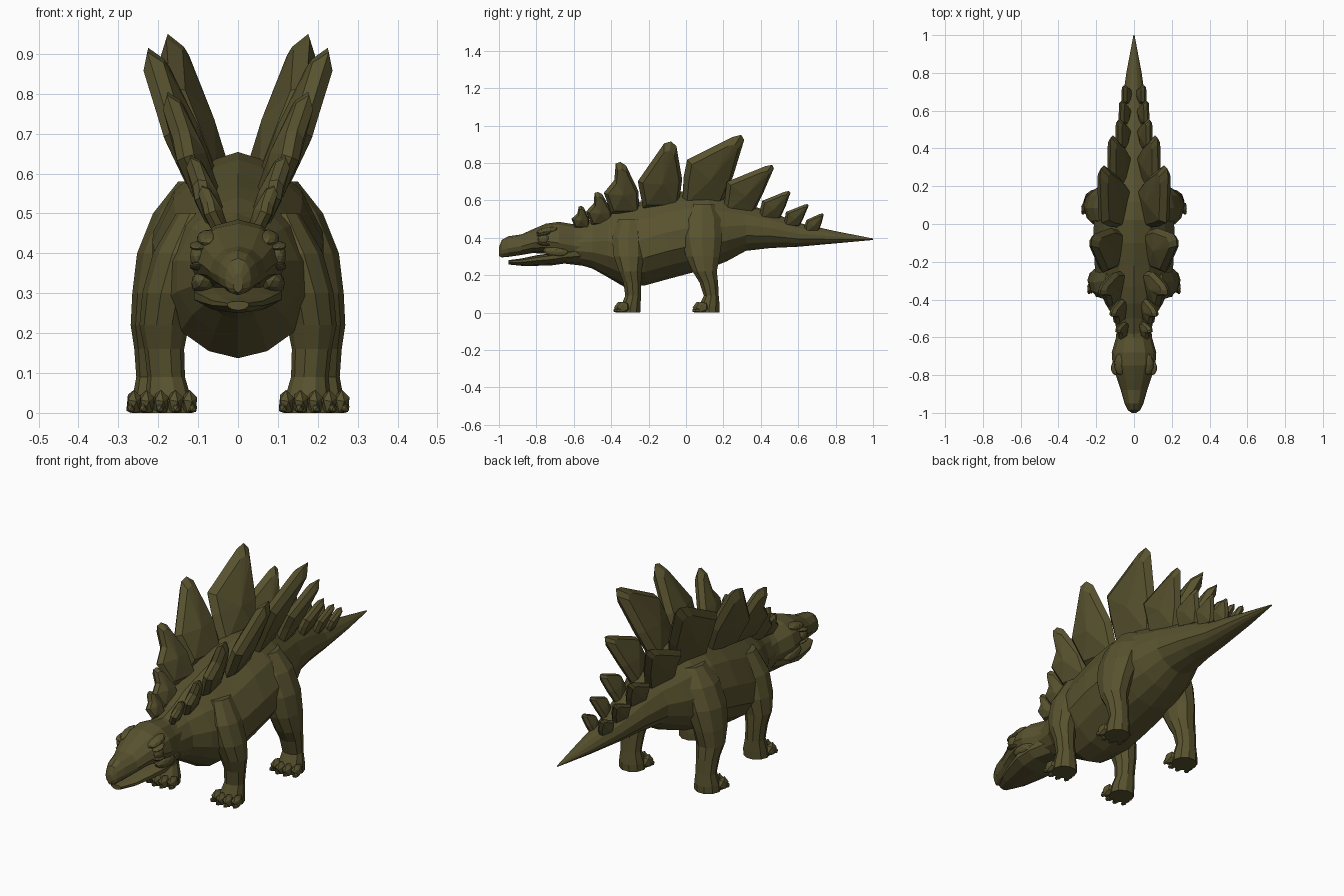
import bpy
import bmesh
from math import sin, cos, pi
from mathutils import Vector, Matrix

if "Cube" in bpy.data.objects:
    bpy.data.objects.remove(bpy.data.objects["Cube"], do_unlink=True)

olive = bpy.data.materials.new("olive_hide")
olive.use_nodes = True
HIDE_COLOUR = (0.098, 0.085, 0.028, 1)
olive.diffuse_color = HIDE_COLOUR
olive.node_tree.nodes["Principled BSDF"].inputs["Base Color"].default_value = HIDE_COLOUR


def finish(name, bm):
    """Turn a bmesh into a flat shaded object."""
    bmesh.ops.recalc_face_normals(bm, faces=bm.faces[:])
    mesh = bpy.data.meshes.new(name)
    bm.to_mesh(mesh)
    bm.free()
    mesh.materials.append(olive)
    obj = bpy.data.objects.new(name, mesh)
    bpy.context.collection.objects.link(obj)
    return obj


def loft(name, rings):
    """Skin a row of rings and close both ends."""
    bm = bmesh.new()
    loops = [[bm.verts.new(point) for point in ring] for ring in rings]
    for lower, upper in zip(loops, loops[1:]):
        count = len(lower)
        for i in range(count):
            j = (i + 1) % count
            bm.faces.new((lower[i], lower[j], upper[j], upper[i]))
    bm.faces.new(loops[0])
    bm.faces.new(loops[-1])
    return finish(name, bm)


def body_ring(y, bottom, top, width, sides, waist=0.42, pinch=0.0):
    """Upright cross-section, widest a little below the middle."""
    middle = bottom + waist * (top - bottom)
    ring = []
    for i in range(sides):
        angle = 2 * pi * i / sides
        rise = (top if cos(angle) > 0 else bottom) - middle
        x = width * sin(angle) * (1 - pinch * cos(angle) ** 2)
        ring.append(Vector((x, y, middle + rise * abs(cos(angle)))))
    return ring


def leg_ring(z, x, y, radius_x, radius_y, side, sides=10):
    """Level cross-section of a leg."""
    angles = [2 * pi * i / sides for i in range(sides)]
    return [Vector((side * (x + radius_x * cos(a)), y + radius_y * sin(a), z)) for a in angles]


def pebble(name, centre, size, tilt=0.0, detail=1):
    """Faceted ellipsoid, cut off flat at the ground."""
    bm = bmesh.new()
    bmesh.ops.create_icosphere(bm, subdivisions=detail, radius=1)
    place = Matrix.Translation(centre) @ Matrix.Rotation(tilt, 4, "X") @ Matrix.Diagonal((*size, 1))
    bm.transform(place)
    for vert in bm.verts:
        vert.co.z = max(vert.co.z, 0)
    return finish(name, bm)


# Trunk, neck and tail: y, bottom, top, half width
TRUNK = [
    (-.6, .265, .465, .088), (-.5, .235, .5, .108), (-.42, .19, .54, .158),
    (-.33, .137, .57, .198), (-.22, .145, .6, .215), (-.1, .178, .635, .222),
    (.02, .21, .654, .22), (.12, .235, .645, .205), (.22, .275, .612, .17),
    (.32, .33, .58, .13), (.45, .345, .54, .102), (.6, .352, .48, .072),
    (.8, .37, .435, .042), (1, .388, .396, .003),
]
loft("trunk_and_tail", [body_ring(*row, sides=14, pinch=.18) for row in TRUNK])

# Upper head with the beak, and the open lower jaw
SKULL = [
    (-.52, .26, .47, .09), (-.6, .275, .472, .095), (-.68, .29, .485, .118),
    (-.75, .315, .475, .113), (-.82, .318, .445, .09), (-.88, .308, .418, .07),
    (-.95, .298, .408, .05), (-.985, .295, .388, .033), (-1, .302, .35, .012),
]
JAW = [
    (-.55, .25, .36, .08), (-.65, .262, .33, .108), (-.72, .252, .318, .116),
    (-.8, .25, .306, .095), (-.88, .25, .289, .067), (-.95, .257, .28, .028),
]
loft("skull", [body_ring(*row, sides=12) for row in SKULL])
loft("lower_jaw", [body_ring(*row, sides=10, waist=.7) for row in JAW])

# Legs: z, x, y, half width, half depth
REAR_LEG = [
    (0, .205, .122, .062, .06), (.035, .205, .125, .06, .058), (.09, .205, .135, .05, .042),
    (.16, .205, .122, .055, .052), (.22, .205, .1, .064, .068), (.3, .195, .09, .07, .095),
    (.4, .165, .085, .088, .114), (.5, .125, .085, .088, .11), (.58, .09, .088, .06, .07),
]
FRONT_LEG = [
    (0, .175, -.3, .06, .058), (.035, .175, -.295, .058, .055), (.09, .18, -.283, .047, .044),
    (.16, .185, -.287, .05, .05), (.22, .185, -.298, .062, .063), (.3, .172, -.305, .068, .085),
    (.4, .143, -.31, .07, .09), (.5, .105, -.3, .05, .065),
]


def build_leg(label, rows, side):
    loft(label + "_leg", [leg_ring(*row, side) for row in rows])
    z, x, y, width, depth = rows[0]
    for toe in range(4):
        spread = (toe - 1.5) / 1.5
        reach = depth * (.9 - .3 * spread * spread)
        base = Vector((side * (x + spread * width * .9), y - reach, .024))
        pebble(label + "_toe", base, (.021, .036, .036), .35)
        claw = base + Vector((side * spread * .008, -.022, -.013))
        pebble(label + "_claw", claw, (.012, .017, .013))


# Back plates: front y, back y, tip y, base z, tip z, base x, tip x
PLATES = [
    (-.595, -.52, -.56, .455, .57, .042, .09),
    (-.505, -.395, -.47, .47, .645, .05, .118),
    (-.4, -.25, -.35, .53, .805, .072, .176),
    (-.23, -.04, -.08, .56, .915, .08, .225),
    (-.02, .19, .295, .57, .95, .055, .176),
    (.2, .36, .46, .53, .79, .045, .122),
    (.395, .5, .55, .5, .65, .038, .083),
    (.525, .605, .65, .46, .58, .033, .068),
    (.635, .705, .73, .43, .53, .026, .053),
]
TWIST = .2


def build_plate(front, back, tip, base_z, tip_z, base_x, tip_x, side):
    length = back - front
    shear = tip - (front + back) / 2
    along = Vector((-side * TWIST * length, length, 0))
    lean = Vector((side * (tip_x - base_x), 0, tip_z - base_z))
    root = Vector((side * base_x, front, base_z)) - Vector((along.x / 2, 0, 0))
    normal = lean.cross(along).normalized()
    thickness = .01 + .17 * length
    # Leaf outline, with a higher shoulder on plates that rake back
    shoulder = .2 - .6 * max(shear / length, 0)
    leaf = [(0, 0), (-.22, .4), (shoulder, .65), (.32, .97), (.5, 1), (.68, .93), (1.02, .43), (1, 0)]

    def at(u, v):
        return root + along * u + lean * v + Vector((0, shear * v ** 1.5, 0))

    bm = bmesh.new()
    centre = Vector((.42, .4))
    rim = [bm.verts.new(at(*point)) for point in leaf]
    for direction in (-1, 1):
        inner = []
        for point in leaf:
            u, v = centre.lerp(Vector(point), .82)
            inner.append(bm.verts.new(at(u, v) + normal * direction * thickness * .65))
        hub = bm.verts.new(at(*centre) + normal * direction * thickness * 1.1)
        for i in range(len(rim)):
            j = (i + 1) % len(rim)
            bm.faces.new((rim[i], rim[j], inner[j], inner[i]))
            bm.faces.new((inner[i], inner[j], hub))
    finish("back_plate", bm)


def build_eye(label, side):
    centre = Vector((side * .1, -.762, .393))
    pebble(label + "_eye", centre, (.021, .031, .029), detail=2)
    for part, height, tilt in (("upper_eyelid", .026, .2), ("lower_eyelid", -.026, -.15)):
        pebble(label + "_" + part, centre + Vector((0, 0, height)), (.022, .038, .009), tilt, 2)
    pebble(label + "_brow", centre + Vector((-side * .028, .02, .044)), (.032, .06, .02), .2, 2)
    pebble(label + "_cheek", Vector((side * .088, -.695, .325)), (.03, .07, .03), -.1, 2)
    pebble(label + "_nostril_ridge", Vector((side * .024, -.935, .378)), (.016, .03, .014), .3, 2)


# Mirrored parts
for label, side in (("left", 1), ("right", -1)):
    build_leg(label + "_rear", REAR_LEG, side)
    build_leg(label + "_front", FRONT_LEG, side)
    build_eye(label, side)
    for plate in PLATES:
        build_plate(*plate, side)
